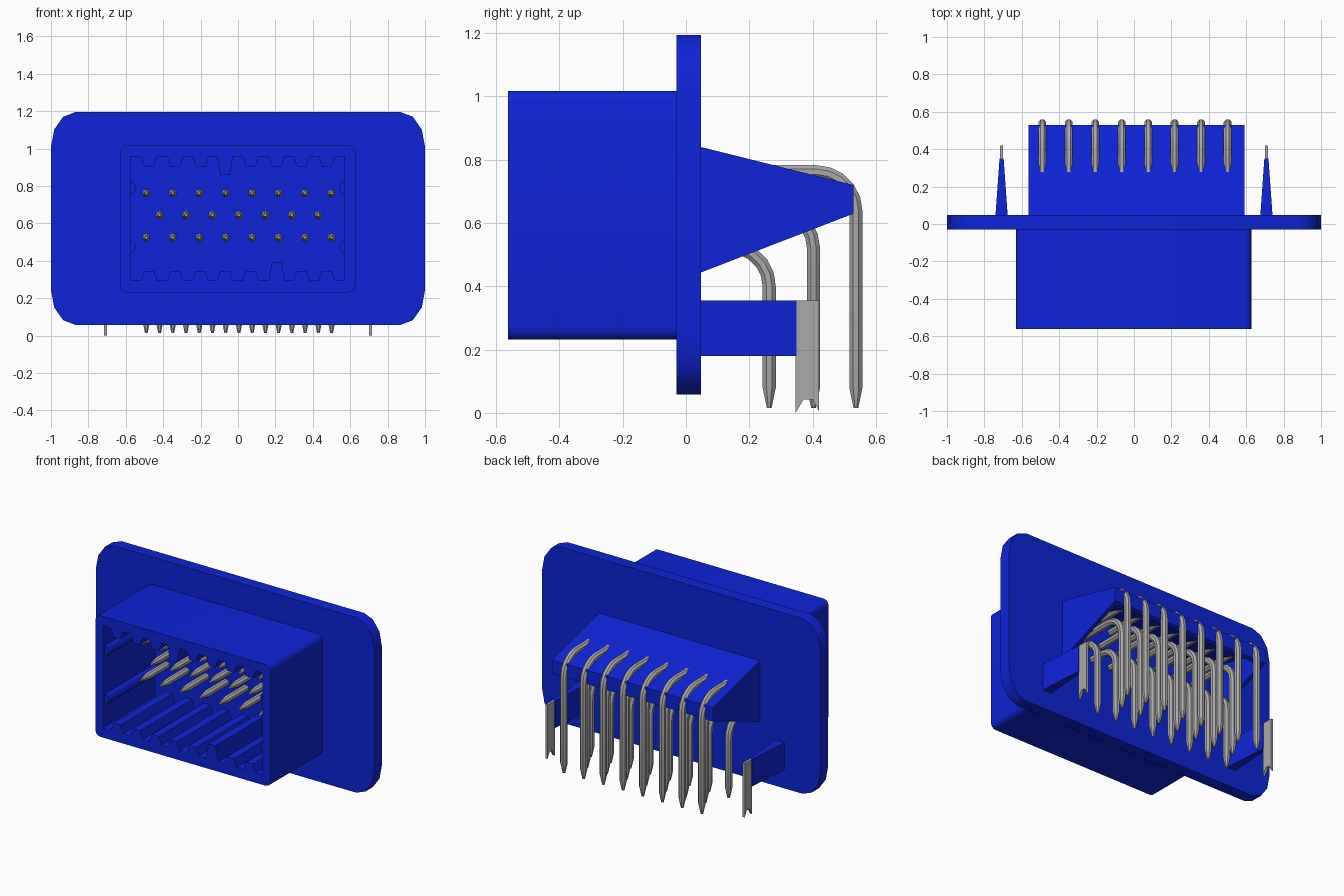
import bpy, bmesh, math
from mathutils import Vector

cube = bpy.data.objects.get("Cube")
if cube:
    bpy.data.objects.remove(cube, do_unlink=True)


def material(name, rgb):
    m = bpy.data.materials.new(name)
    m.use_nodes = True
    m.diffuse_color = (*rgb, 1)
    bsdf = m.node_tree.nodes["Principled BSDF"]
    bsdf.inputs["Base Color"].default_value = (*rgb, 1)
    bsdf.inputs["Roughness"].default_value = 0.6
    return m


BLUE = material("blue plastic", (0.004, 0.018, 0.68))
GREY = material("grey metal", (0.40, 0.40, 0.40))


def finish(bm, name, mat):
    bmesh.ops.recalc_face_normals(bm, faces=bm.faces)
    me = bpy.data.meshes.new(name)
    bm.to_mesh(me)
    bm.free()
    me.materials.append(mat)
    for p in me.polygons:
        p.use_smooth = True
    me.set_sharp_from_angle(angle=math.radians(35))
    ob = bpy.data.objects.new(name, me)
    bpy.context.collection.objects.link(ob)
    return ob


# Where a 2D profile point (u, v) goes when extruded along an axis
PLACE = {
    "x": lambda u, v, d: (d, u, v),
    "y": lambda u, v, d: (u, d, v),
    "z": lambda u, v, d: (u, v, d),
}


def prism(name, loops, axis, a, b, mat):
    """Extrude an outline, with optional inner hole loops, from a to b."""
    bm = bmesh.new()
    rings = []
    for d in (a, b):
        edges, side = [], []
        for loop in loops:
            vs = [bm.verts.new(PLACE[axis](u, v, d)) for u, v in loop]
            edges += [bm.edges.new((vs[i - 1], vs[i])) for i in range(len(vs))]
            side.append(vs)
        bmesh.ops.triangle_fill(bm, use_beauty=True, edges=edges)
        rings.append(side)
    for va, vb in zip(*rings):
        for i in range(len(va)):
            bm.faces.new((va[i - 1], va[i], vb[i], vb[i - 1]))
    return finish(bm, name, mat)


def rounded(x0, x1, z0, z1, rx, rz, n):
    """Rectangle outline with elliptical corners of n segments."""
    pts = []
    for k, (cx, cz) in enumerate([(x1 - rx, z1 - rz), (x0 + rx, z1 - rz),
                                  (x0 + rx, z0 + rz), (x1 - rx, z0 + rz)]):
        for i in range(n + 1):
            t = math.pi / 2 * (k + i / n)
            pts.append((cx + rx * math.cos(t), cz + rz * math.sin(t)))
    return pts


# Flange plate
prism("flange", [rounded(-1, 1, 0.058, 1.195, 0.13, 0.185, 3)],
      "y", -0.03, 0.048, BLUE)

# Socket shell: the opening outline carries keying ribs above and below
L, R, BOTTOM, TOP = -0.575, 0.57, 0.295, 0.957
RIBS = [-0.475, -0.335, -0.2, -0.07, 0.068, 0.207, 0.34, 0.475]


def rib(x, base, tip):
    return [(x - 0.043, base), (x - 0.025, tip), (x + 0.025, tip), (x + 0.043, base)]


opening = [(L, BOTTOM)]
for i, x in enumerate(RIBS):
    opening += rib(x, BOTTOM, 0.395 if i == 5 else 0.347)
opening += [(R, BOTTOM), (R, TOP)]
for i, x in reversed(list(enumerate(RIBS))):
    opening += reversed(rib(x, TOP, 0.86 if i == 3 else 0.905))
opening.append((L, TOP))
prism("socket_shell", [rounded(-0.63, 0.627, 0.232, 1.018, 0.035, 0.035, 3), opening],
      "y", -0.562, -0.025, BLUE)

# Round guide ribs on the side walls
for x in (L, R):
    for z in (0.475, 0.79):
        prism("side_guide_rib", [rounded(x - 0.028, x + 0.028, z - 0.034, z + 0.034,
                                         0.028, 0.034, 3)], "y", -0.545, -0.025, BLUE)

# Rear hood: two cheeks, with a sloping roof and rear lip between them
cheek = [(0.04, 0.842), (0.53, 0.72), (0.53, 0.63), (0.04, 0.441)]
roof = [(0.04, 0.842), (0.53, 0.72), (0.53, 0.63), (0.505, 0.62),
        (0.505, 0.695), (0.04, 0.81)]
prism("hood_cheek", [cheek], "x", -0.565, -0.54, BLUE)
prism("hood_cheek", [cheek], "x", 0.565, 0.59, BLUE)
prism("hood_roof", [roof], "x", -0.54, 0.565, BLUE)

# Side arms with notched metal board locks
for s in (-1, 1):
    c = s * 0.708
    prism("lock_arm", [[(c - 0.033, 0.04), (c + 0.033, 0.04),
                        (c + 0.011, 0.35), (c - 0.011, 0.35)]], "z", 0.18, 0.355, BLUE)
    prism("board_lock", [[(0.346, 0.355), (0.42, 0.355), (0.42, 0.005), (0.4, 0.043),
                          (0.372, 0.043), (0.346, 0.0)]], "x", c - 0.008, c + 0.008, GREY)


def pin(name, x, z, y, radius=0.0225, bend=0.125, sides=8):
    """Bent contact running back at height z, then down at depth y."""
    path = [(-0.29, z, 0.008), (-0.225, z, radius)]
    for i in range(6):
        t = math.pi / 2 * i / 5
        path.append((y - bend + bend * math.sin(t), z - bend + bend * math.cos(t), radius))
    path += [(y, 0.08, radius), (y, 0.015, 0.008)]
    pts = [Vector((0, p[0], p[1])) for p in path]
    bm = bmesh.new()
    rings = []
    for i, p in enumerate(pts):
        d = (pts[min(i + 1, len(pts) - 1)] - pts[max(i - 1, 0)]).normalized()
        n = Vector((0, -d.z, d.y))
        ring = []
        for k in range(sides):
            a = 2 * math.pi * (k + 0.5) / sides
            off = (Vector((1, 0, 0)) * math.cos(a) + n * math.sin(a)) * path[i][2]
            ring.append(bm.verts.new(p + off + Vector((x, 0, 0))))
        rings.append(ring)
    for r0, r1 in zip(rings, rings[1:]):
        for k in range(sides):
            bm.faces.new((r0[k - 1], r0[k], r1[k], r1[k - 1]))
    bm.faces.new(rings[0])
    bm.faces.new(rings[-1])
    finish(bm, name, GREY)


# Three staggered rows of contacts
PITCH = 0.1415
for name, count, z, y in (("upper_pin", 8, 0.762, 0.537),
                          ("middle_pin", 7, 0.645, 0.403),
                          ("lower_pin", 8, 0.525, 0.263)):
    for i in range(count):
        pin(name, 0.005 + (i - (count - 1) / 2) * PITCH, z, y)
